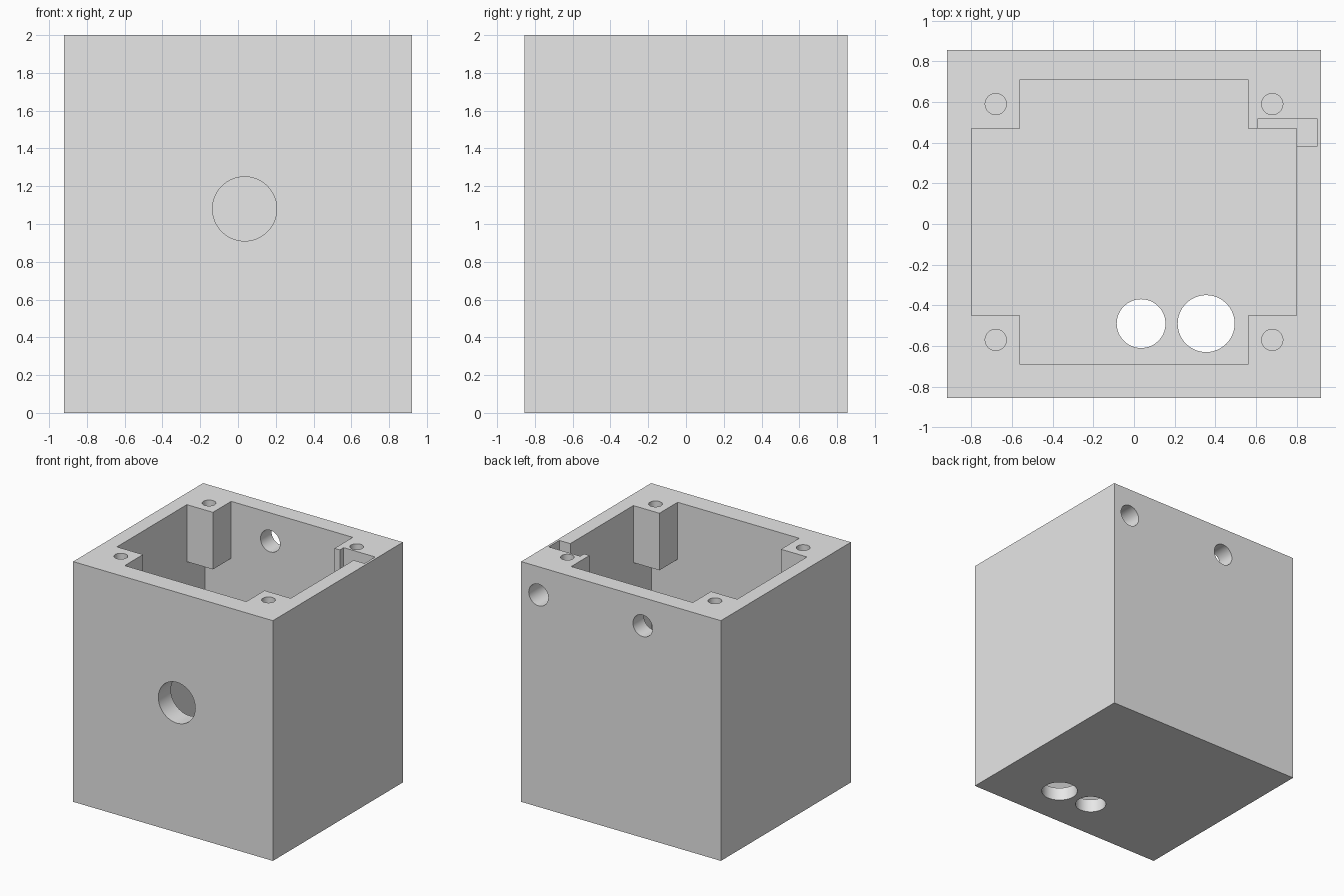
import bpy
import bmesh
from math import radians
from mathutils import Matrix, Vector

cube = bpy.data.objects.get("Cube")
if cube:
    bpy.data.objects.remove(cube, do_unlink=True)

grey = bpy.data.materials.new("plain_grey")
grey.use_nodes = True
grey.diffuse_color = (0.8, 0.8, 0.8, 1)
grey.node_tree.nodes["Principled BSDF"].inputs["Base Color"].default_value = (0.8, 0.8, 0.8, 1)


def from_bmesh(name, bm):
    mesh = bpy.data.meshes.new(name)
    bm.to_mesh(mesh)
    bm.free()
    obj = bpy.data.objects.new(name, mesh)
    bpy.context.collection.objects.link(obj)
    return obj


def box(name, low, high):
    low, high = Vector(low), Vector(high)
    bm = bmesh.new()
    bmesh.ops.create_cube(bm, size=1, matrix=Matrix.Translation((low + high) / 2)
                          @ Matrix.Diagonal((*(high - low), 1)))
    return from_bmesh(name, bm)


def rod(name, start, end, radius):
    start, end = Vector(start), Vector(end)
    axis = end - start
    turn = axis.to_track_quat("Z", "Y").to_matrix().to_4x4()
    bm = bmesh.new()
    bmesh.ops.create_cone(bm, cap_ends=True, segments=64, radius1=radius, radius2=radius,
                          depth=axis.length, matrix=Matrix.Translation((start + end) / 2) @ turn)
    return from_bmesh(name, bm)


def cut(target, cutter):
    """Subtract the cutter, keep the result as plain mesh and drop the cutter."""
    cutter.hide_render = True
    mod = target.modifiers.new("cut", "BOOLEAN")
    mod.operation = "DIFFERENCE"
    mod.solver = "EXACT"
    mod.object = cutter
    bpy.context.view_layer.update()
    graph = bpy.context.evaluated_depsgraph_get()
    mesh = bpy.data.meshes.new_from_object(target.evaluated_get(graph))
    target.modifiers.clear()
    target.data = mesh
    bpy.data.objects.remove(cutter, do_unlink=True)


housing = box("housing", (-0.92, -0.855, 0), (0.92, 0.855, 2))

# Cavity, with four short corner posts left standing under the rim
cavity = box("cavity_cutter", (-0.8, -0.69, 0.11), (0.8, 0.71, 2.2))
for sx in (-1, 1):
    for inner, outer in ((-0.45, -1), (0.47, 1)):
        xs, ys = sorted((sx * 0.56, sx)), sorted((inner, outer))
        cut(cavity, box("post_space", (xs[0], ys[0], 1.525), (xs[1], ys[1], 2.4)))
cut(housing, cavity)

# Cable channel in the left rear post and wall
cut(housing, box("channel_cutter", (0.61, 0.38, 1.65), (0.9, 0.52, 2.2)))

# Blind screw holes in the posts
for x in (-0.68, 0.68):
    for y in (-0.57, 0.59):
        cut(housing, rod("screw_cutter", (x, y, 1.65), (x, y, 2.2), 0.052))

# Round openings in the front wall, floor and back wall
cut(housing, rod("front_cutter", (0.035, -1, 1.08), (0.035, -0.5, 1.08), 0.17))
for x, radius in ((0.035, 0.12), (0.355, 0.14)):
    cut(housing, rod("floor_cutter", (x, -0.49, -0.2), (x, -0.49, 0.3), radius))
for x, depth in ((-0.2, 0.6), (0.76, 0.45)):
    cut(housing, rod("back_cutter", (x, depth, 1.765), (x, 1, 1.765), 0.09))

housing.data.name = "housing"
housing.data.materials.clear()
housing.data.materials.append(grey)
for face in housing.data.polygons:
    face.material_index = 0

# Smooth the bores, keep the edges crisp
bpy.ops.object.select_all(action="DESELECT")
housing.select_set(True)
bpy.context.view_layer.objects.active = housing
bpy.ops.object.shade_smooth_by_angle(angle=radians(30))
